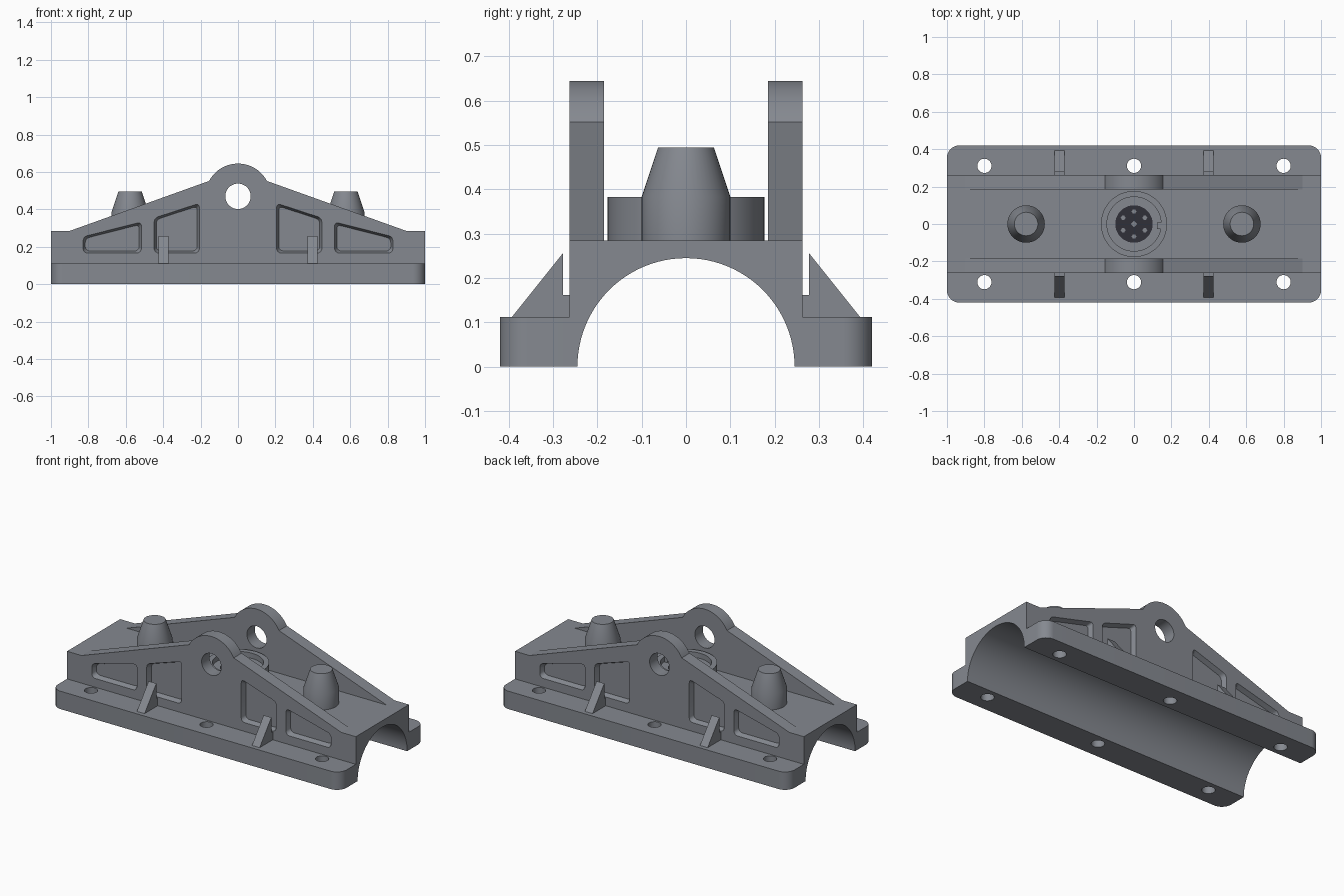
import bpy
import bmesh
import math
from mathutils import Vector

if "Cube" in bpy.data.objects:
    bpy.data.objects.remove(bpy.data.objects["Cube"], do_unlink=True)


def material(name, rgb):
    m = bpy.data.materials.new(name)
    m.use_nodes = True
    m.diffuse_color = (*rgb, 1)
    m.node_tree.nodes["Principled BSDF"].inputs["Base Color"].default_value = (*rgb, 1)
    return m


GREY = material("cast grey", (0.235, 0.25, 0.28))
DARK = material("dark insert", (0.03, 0.03, 0.04))


def loft(name, loops, mat=GREY, wrap=False):
    """Skin equal-length loops of 3D points; cap the ends unless wrapped."""
    bm = bmesh.new()
    rings = [[bm.verts.new(p) for p in loop] for loop in loops]
    n = len(rings[0])
    pairs = list(zip(rings, rings[1:]))
    if wrap:
        pairs.append((rings[-1], rings[0]))
    else:
        bm.faces.new(rings[0])
        bm.faces.new(rings[-1])
    for a, b in pairs:
        for i in range(n):
            j = (i + 1) % n
            bm.faces.new((a[i], a[j], b[j], b[i]))
    bmesh.ops.recalc_face_normals(bm, faces=bm.faces)
    me = bpy.data.meshes.new(name)
    bm.to_mesh(me)
    bm.free()
    ob = bpy.data.objects.new(name, me)
    bpy.context.collection.objects.link(ob)
    me.materials.append(mat)
    return ob


def circle(r, n=48):
    return [(r * math.cos(2 * math.pi * i / n), r * math.sin(2 * math.pi * i / n)) for i in range(n)]


def lathe(name, profile, x=0, y=0, mat=GREY, n=48):
    return loft(name, [[(x + a, y + b, z) for a, b in circle(r, n)] for r, z in profile], mat)


def inset(pts, d):
    """Offset a convex counter-clockwise outline inwards."""
    out = []
    for i, p in enumerate(pts):
        p, a, b = Vector(p), Vector(pts[i - 1]), Vector(pts[(i + 1) % len(pts)])
        e, f = (p - a).normalized(), (b - p).normalized()
        n1, n2 = Vector((-e.y, e.x)), Vector((-f.y, f.x))
        out.append(p + (n1 + n2) * d / (1 + n1.dot(n2)))
    return out


def rounded(pts, radii, steps=6):
    """Round each corner of an outline with a quadratic blend."""
    out = []
    for i, (p, r) in enumerate(zip(pts, radii)):
        p, a, b = Vector(p), Vector(pts[i - 1]), Vector(pts[(i + 1) % len(pts)])
        if r == 0:
            out.append(p)
            continue
        s, e = p + (a - p).normalized() * r, p + (b - p).normalized() * r
        c = s + e - p
        for k in range(steps + 1):
            t = k / steps
            q = s.lerp(e, t)
            # push right-angle corners onto a true arc
            q = c + (q - c).normalized() * r if abs((a - p).normalized().dot((b - p).normalized())) < 0.01 else \
                s * (1 - t) ** 2 + p * 2 * t * (1 - t) + e * t * t
            out.append(q)
    return out


def cut(ob, cutters):
    for c in cutters:
        m = ob.modifiers.new("cut", "BOOLEAN")
        m.operation = "DIFFERENCE"
        m.solver = "EXACT"
        m.object = c
        bpy.context.view_layer.objects.active = ob
        bpy.ops.object.modifier_apply(modifier=m.name)


def remove(obs):
    for o in obs:
        bpy.data.objects.remove(o, do_unlink=True)


def arc(r, start, end, n, cz=0):
    return [(r * math.cos(math.radians(start + (end - start) * i / n)),
             cz + r * math.sin(math.radians(start + (end - start) * i / n))) for i in range(n + 1)]


WALL, DECK, FLANGE = 0.263, 0.285, 0.112

# Saddle body with half-round channel
section = [(WALL, 0), (WALL, DECK), (-WALL, DECK), (-WALL, 0)] + arc(0.245, 180, 0, 48)
body = loft("saddle_body", [[(x, y, z) for y, z in section] for x in (-1, 1)])

# Pocket outlines on the +x half, counter-clockwise in x, z
pockets = [
    [(0.205, 0.165), (0.45, 0.165), (0.45, 0.355), (0.205, 0.435)],
    [(0.515, 0.165), (0.83, 0.165), (0.83, 0.255), (0.515, 0.335)],
]

for s, side in ((1, "back"), (-1, "front")):
    # Side cheek with a rounded lug
    outline = [(0.9, DECK)] + arc(0.175, 28, 152, 28, 0.47) + [(-0.9, DECK)]
    cheek = loft(side + "_cheek", [[(x, s * y, z) for x, z in outline] for y in (0.185, WALL)])

    # Tapered pockets in the outer wall, and the lug hole
    cutters = []
    for mx in (1, -1):
        for p in pockets:
            loops = []
            for y, d in ((WALL + 0.02, -0.006), (WALL - 0.03, 0.013)):
                loops.append([(mx * q.x, s * y, q.y) for q in rounded(inset(p, d), [0.025] * 4)])
            cutters.append(loft("pocket_cutter", loops))
    cut(body, cutters)
    hole = loft("lug_hole_cutter", [[(a, s * y, 0.47 + b) for a, b in circle(0.068)] for y in (0.1, 0.35)])
    cutters.append(hole)
    cut(cheek, cutters)
    remove(cutters)

    # Bolt flange with rounded outer corners
    plan = rounded([(-1, WALL), (1, WALL), (1, 0.42), (-1, 0.42)], [0, 0, 0.065, 0.065], 8)
    flange = loft(side + "_flange", [[(q.x, s * q.y, z) for q in plan] for z in (0, FLANGE)])
    bolts = [lathe("bolt_cutter", [(0.038, -0.1), (0.038, 0.2)], x, s * 0.311, n=32) for x in (-0.8, 0, 0.8)]
    cut(flange, bolts)
    remove(bolts)

    # Triangular gusset ribs
    rib = [(WALL, FLANGE), (0.393, FLANGE), (0.277, 0.257), (0.277, 0.162), (WALL, 0.162)]
    for mx, end in ((1, "left"), (-1, "right")):
        loft(f"{side}_{end}_rib", [[(mx * x, s * y, z) for y, z in rib] for x in (0.372, 0.425)])

# Tapered locating pegs
for mx, end in ((1, "left"), (-1, "right")):
    lathe(end + "_peg", [(0.1, DECK), (0.1, 0.383), (0.063, 0.495)], mx * 0.577)

# Central socket: stepped ring, key, dark insert and contacts
lathe("socket_ring", [(0.177, DECK), (0.177, 0.383), (0.145, 0.383), (0.145, 0.35), (0.1, 0.35), (0.1, 0.3)])
key = [(0.122, -0.028), (0.148, -0.028), (0.148, 0.008), (0.122, 0.008)]
loft("socket_key", [[(x, y, z) for x, y in key] for z in (0.35, 0.378)])
lathe("socket_insert", [(0.1, 0.295), (0.1, 0.345)], mat=DARK)
for i in range(6):
    t = math.radians(90 + 60 * i)
    lathe(f"contact_{i + 1}", [(0.013, 0.34), (0.013, 0.352)], 0.067 * math.cos(t), 0.067 * math.sin(t), n=6)
lathe("centre_contact", [(0.018, 0.34), (0.018, 0.352)], n=4)

# Smooth the round surfaces, keep hard edges
bpy.ops.object.select_all(action="DESELECT")
for ob in bpy.context.scene.objects:
    if ob.type == "MESH":
        ob.select_set(True)
        bpy.context.view_layer.objects.active = ob
bpy.ops.object.shade_smooth_by_angle(angle=math.radians(25))
